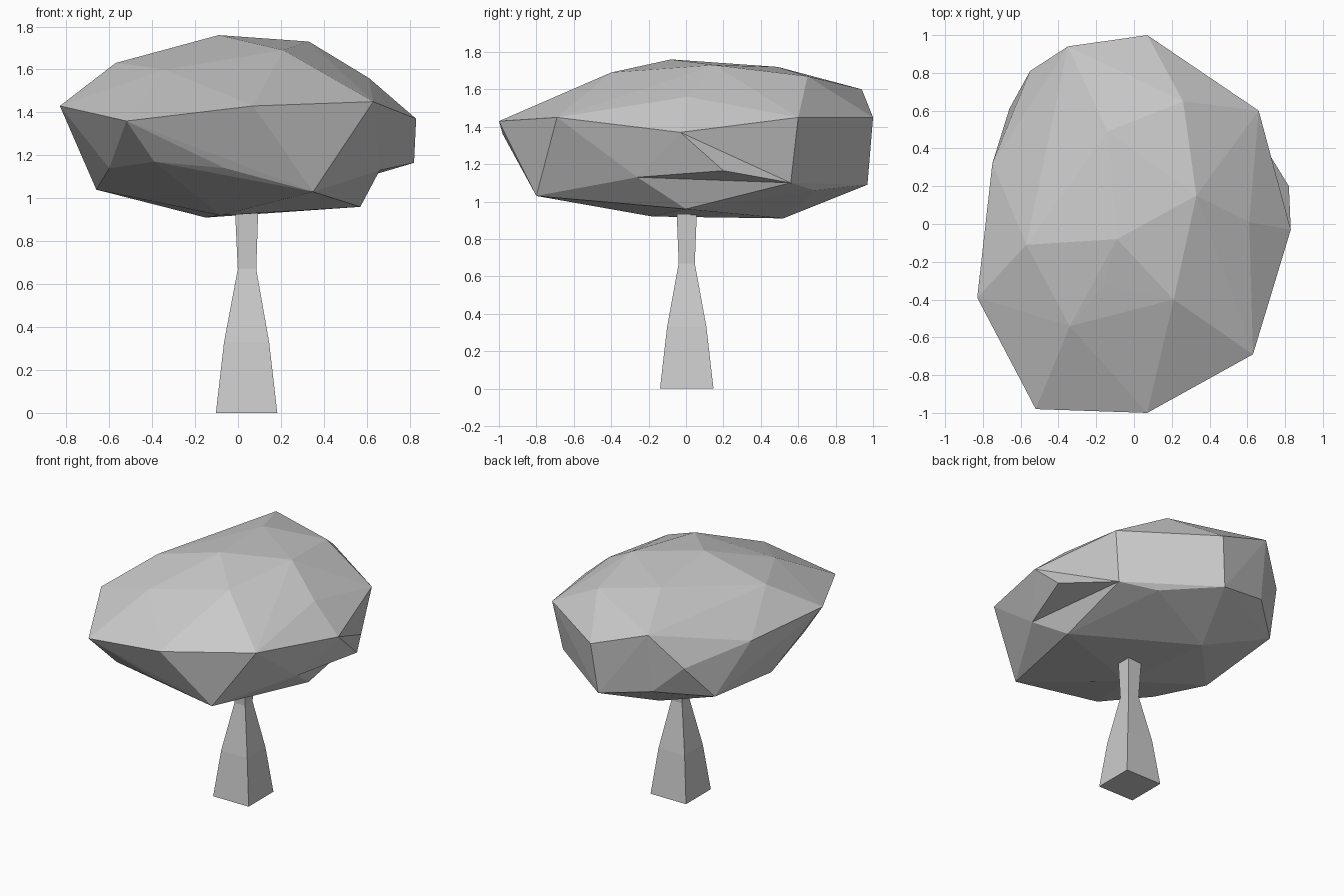
import bpy
import bmesh
from mathutils import Vector

default_cube = bpy.data.objects.get("Cube")
if default_cube:
    bpy.data.objects.remove(default_cube, do_unlink=True)

# Single pale grey material
grey = bpy.data.materials.new("pale_grey")
grey.use_nodes = True
colour = (.6, .6, .6, 1)
grey.diffuse_color = colour
grey.node_tree.nodes["Principled BSDF"].inputs["Base Color"].default_value = colour


def make_object(name, bm):
    """Turn a finished bmesh into a flat shaded object."""
    bmesh.ops.recalc_face_normals(bm, faces=bm.faces[:])
    mesh = bpy.data.meshes.new(name)
    bm.to_mesh(mesh)
    bm.free()
    mesh.materials.append(grey)
    obj = bpy.data.objects.new(name, mesh)
    bpy.context.scene.collection.objects.link(obj)
    return obj


def nearest_vertex(bm, point):
    return min(bm.verts, key=lambda v: (v.co - Vector(point)).length)


# Trunk: square sections (height, centre x, half width) joined upwards
trunk_sections = [(0, .04, .143), (.33, .04, .105), (.67, .042, .043), (.97, .04, .055)]
bm = bmesh.new()
rings = []
for height, centre, half in trunk_sections:
    corners = [(-1, -1), (1, -1), (1, 1), (-1, 1)]
    rings.append([bm.verts.new((centre + half * sx, half * sy + .004, height))
                  for sx, sy in corners])
for lower, upper in zip(rings, rings[1:]):
    for i in range(len(lower)):
        j = (i + 1) % len(lower)
        bm.faces.new((lower[i], lower[j], upper[j], upper[i]))
bm.faces.new(rings[0][::-1])
bm.faces.new(rings[-1])
make_object("trunk", bm)

# Canopy: faceted boulder shape stretched over a few uneven rings
crown = [(.26, .65, 1.67), (.33, .15, 1.73), (.21, -.4, 1.69), (-.16, -.33, 1.68),
         (-.09, -.08, 1.76), (-.14, .49, 1.72), (-.57, -.11, 1.63),
         (-.34, -.54, 1.6), (.61, .01, 1.56)]
shoulder = [(.07, 1, 1.45), (-.35, .94, 1.6), (-.55, .81, 1.36), (-.75, .32, 1.43),
            (-.83, -.39, 1.43), (-.52, -.98, 1.36), (.07, -1, 1.43),
            (.63, -.69, 1.45), (.83, -.03, 1.37), (.66, .6, 1.45)]
skirt = [(.6, .56, 1.1), (.66, -.26, 1.13), (-.06, -.86, 1.14), (-.39, -.84, 1.17),
         (-.6, -.51, 1.14), (-.66, .61, 1.11), (-.35, .89, 1.17),
         (.03, .97, 1.09), (.37, .69, 1.06)]
underside = [(.57, 0, .96), (.35, -.8, 1.03), (-.66, -.04, 1.04),
             (-.15, .52, .91), (-.08, -.18, .92)]

bm = bmesh.new()
for point in crown + shoulder + skirt + underside:
    bm.verts.new(point)
bmesh.ops.convex_hull(bm, input=bm.verts[:])
loose = [v for v in bm.verts if not v.link_faces]
bmesh.ops.delete(bm, geom=loose, context='VERTS')
bmesh.ops.triangulate(bm, faces=bm.faces[:])

# Undercut on the side: turn the facet edge inwards, then pull out a lip
side_tip = nearest_vertex(bm, shoulder[-2])
side_base = nearest_vertex(bm, underside[0])
fold = bm.edges.get((side_tip, side_base))
if fold:
    bmesh.utils.edge_rotate(fold)
lip = Vector((.82, .2, 1.165))
wanted = {side_tip, nearest_vertex(bm, skirt[0]), nearest_vertex(bm, skirt[1])}
face = next((f for f in bm.faces if set(f.verts) == wanted), None)
if face is None:
    face = min(bm.faces, key=lambda f: (f.calc_center_median() - lip).length)
lip_vertex = bmesh.ops.poke(bm, faces=[face])["verts"][0]
lip_vertex.co = lip
make_object("canopy", bm)
